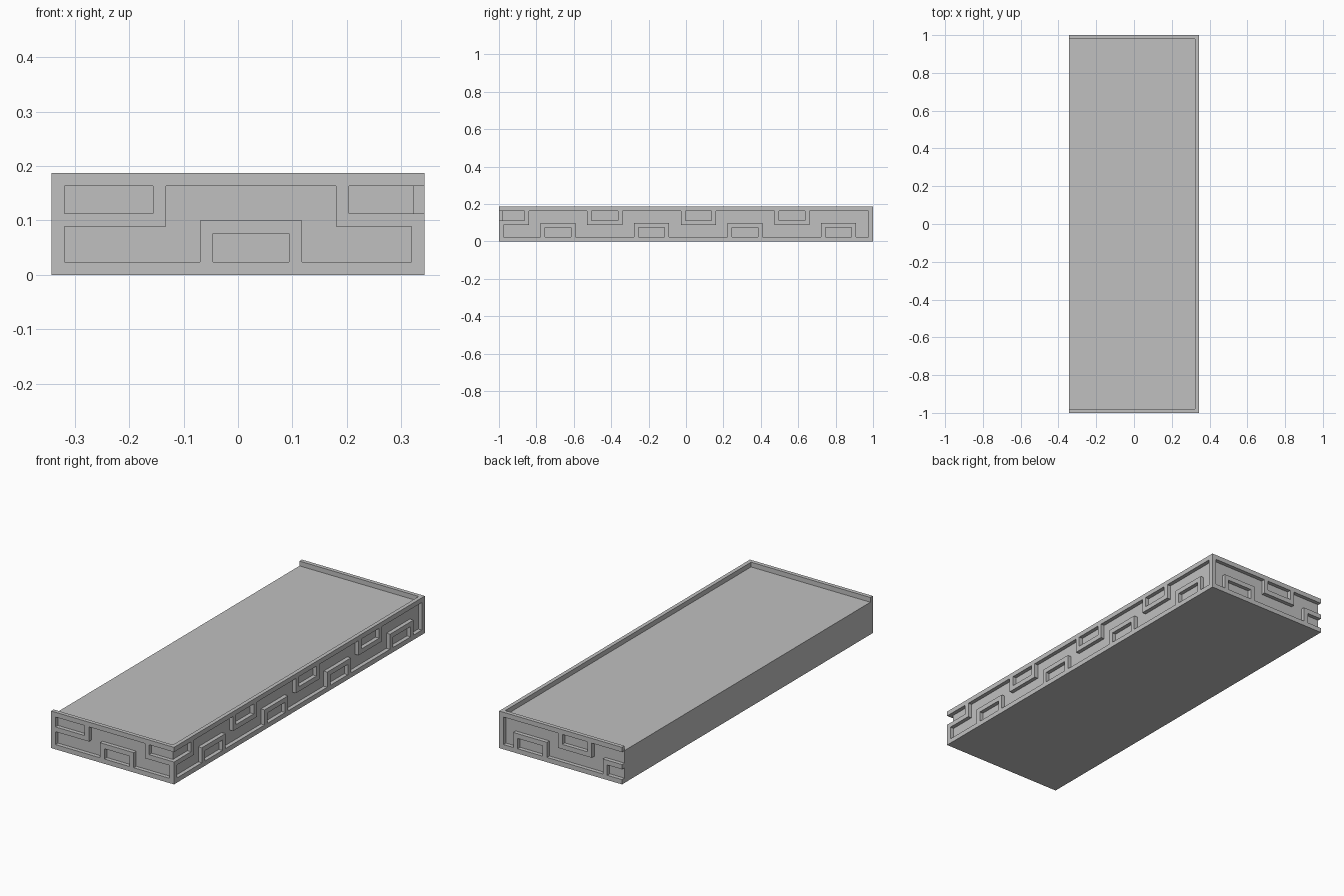
import bpy, bmesh
from math import pi

if "Cube" in bpy.data.objects:
    bpy.data.objects.remove(bpy.data.objects["Cube"])

HALF_X, HALF_Y, TOP = 0.343, 1.0, 0.187
BAR = 0.024      # width of every raised bar
DEPTH = 0.02     # how far the bars stand out from the core
STEP = 0.25      # spacing of the alternating hooks
HOOK = 0.188     # outer width of one hook

grey = bpy.data.materials.new("plain grey")
grey.use_nodes = True
grey.diffuse_color = (0.53, 0.53, 0.53, 1)
grey.node_tree.nodes["Principled BSDF"].inputs["Base Color"].default_value = grey.diffuse_color


def add_object(name, bm):
    mesh = bpy.data.meshes.new(name)
    bm.to_mesh(mesh)
    bm.free()
    mesh.materials.append(grey)
    obj = bpy.data.objects.new(name, mesh)
    bpy.context.collection.objects.link(obj)
    return obj


def hook(a, b, upper):
    """Three bars (u0, u1, z0, z1) hanging from the top rail or standing on the bottom one."""
    z0, z1 = (0.089, TOP) if upper else (0, 0.1)
    cross = (a, b, z0, z0 + BAR) if upper else (a, b, z1 - BAR, z1)
    return [cross, (a, a + BAR, z0, z1), (b - BAR, b, z0, z1)]


def hook_row(first, count, upper):
    bars = []
    for i in range(count):
        c = first + i * STEP
        bars += hook(c - HOOK / 2, c + HOOK / 2, upper == (i % 2 == 0))
    return bars


def fret_panel(name, half, bars, location, turn):
    """Flat fretwork: fill the grid cells covered by any bar, then thicken inwards."""
    bars = bars + [(-half, half, TOP - BAR, TOP), (-half, half, 0, BAR)]
    bars = [(max(a, -half), min(b, half), c, d) for a, b, c, d in bars]
    bars = [r for r in bars if r[1] > r[0]]
    us = sorted({round(v, 4) for r in bars for v in r[:2]})
    zs = sorted({round(v, 4) for r in bars for v in r[2:]})
    bm = bmesh.new()
    for u0, u1 in zip(us, us[1:]):
        for z0, z1 in zip(zs, zs[1:]):
            u, z = (u0 + u1) / 2, (z0 + z1) / 2
            if any(a < u < b and c < z < d for a, b, c, d in bars):
                corners = [(u0, z0), (u1, z0), (u1, z1), (u0, z1)]
                bm.faces.new([bm.verts.new((p, 0, q)) for p, q in corners])
    bmesh.ops.remove_doubles(bm, verts=bm.verts, dist=0.0001)
    obj = add_object(name, bm)
    obj.location = location
    obj.rotation_euler.z = turn
    thick = obj.modifiers.new("thickness", 'SOLIDIFY')
    thick.thickness = DEPTH
    thick.offset = -1


# Solid core, flush on the plain side and set below the rim
bm = bmesh.new()
bmesh.ops.create_cube(bm, size=1)
size = (2 * HALF_X - DEPTH, 2 * (HALF_Y - DEPTH), TOP - BAR)
bmesh.ops.scale(bm, vec=size, verts=bm.verts)
bmesh.ops.translate(bm, vec=(-DEPTH / 2, 0, size[2] / 2), verts=bm.verts)
add_object("slab_core", bm)

# Corner posts: full height, or stopping below an open corner
full_left = (-HALF_X, -HALF_X + BAR, 0, TOP)
short_right = (HALF_X - BAR, HALF_X, 0, 0.113)
side_posts = [(-HALF_Y, -HALF_Y + BAR, 0, 0.113), (HALF_Y - BAR, HALF_Y, 0, TOP)]

# Front, long side and back fretwork
front_bars = hook(-HALF_X, -0.132, True) + hook_row(0.024, 2, False)
fret_panel("front_fretwork", HALF_X, front_bars + [full_left, short_right],
           (0, -HALF_Y, 0), 0)
fret_panel("left_side_fretwork", HALF_Y - DEPTH, hook_row(-0.934, 8, True) + side_posts,
           (HALF_X, 0, 0), pi / 2)
fret_panel("back_fretwork", HALF_X, hook_row(-0.17, 3, False) + [full_left],
           (0, HALF_Y, 0), pi)
